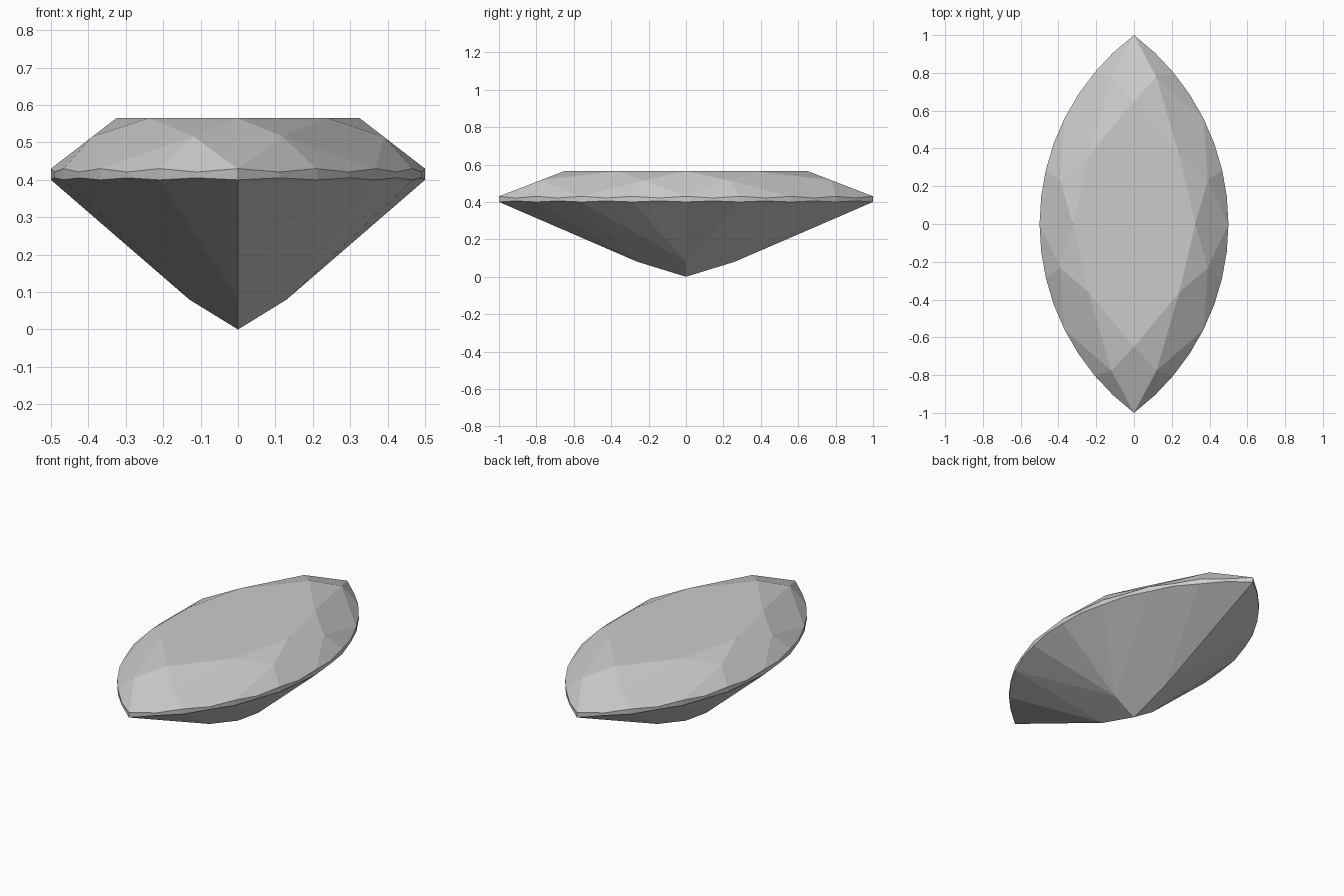
import bpy, bmesh, math

if "Cube" in bpy.data.objects:
    bpy.data.objects.remove(bpy.data.objects["Cube"])

# Marquise outline: one quadrant of two crossing arcs, 8 segments from tip to side
R, HALF = 1.25, math.atan2(4, 3)
outline = []
for k in range(9):
    a = HALF * (1 - k / 8)
    outline.append((R * math.cos(a) - 0.75, R * math.sin(a)))

TABLE_Z = 0.565
upper = [(x, y, 0.43 if k % 2 == 0 else 0.421) for k, (x, y) in enumerate(outline)]
lower = [(x, y, 0.40 if k % 2 == 0 else 0.4055) for k, (x, y) in enumerate(outline)]
t0, t4, t8 = [(outline[k][0] * 0.65, outline[k][1] * 0.65, TABLE_Z) for k in (0, 4, 8)]
m_tip, m_side = (0.119, 0.777, 0.516), (0.39, 0.231, 0.515)   # crown kite corners
culet, p_tip, p_side = (0, 0, 0), (0, 0.26, 0.08), (0.13, 0, 0.08)

# Facets of one quadrant
facets = [
    [(0, 0, TABLE_Z), t0, t4, t8],                       # table
    [t0, t4, m_tip], [t4, t8, m_side],                   # stars
    [t0, m_tip, upper[0]], [t8, m_side, upper[8]],       # half kites
    [t4, m_tip, upper[4], m_side],                       # full kite
    [culet, p_tip, lower[4], p_side],                    # pavilion main
]
for k in (0, 2, 4, 6):
    facets.append([m_tip if k < 4 else m_side] + upper[k:k + 3])
    facets.append([p_tip if k < 4 else p_side] + lower[k:k + 3])
for k in range(8):
    facets.append([upper[k], upper[k + 1], lower[k + 1], lower[k]])   # girdle

# Mirror the quadrant four ways, weld, and merge facets split by the mirror planes
bm = bmesh.new()
for sx in (1, -1):
    for sy in (1, -1):
        for f in facets:
            bm.faces.new([bm.verts.new((x * sx, y * sy, z)) for x, y, z in f])
bmesh.ops.remove_doubles(bm, verts=bm.verts[:], dist=1e-4)
bmesh.ops.dissolve_limit(bm, angle_limit=math.radians(0.2),
                         verts=bm.verts[:], edges=bm.edges[:])
bmesh.ops.recalc_face_normals(bm, faces=bm.faces[:])

mesh = bpy.data.meshes.new("marquise_gem")
bm.to_mesh(mesh)
bm.free()
gem = bpy.data.objects.new("marquise_gem", mesh)
bpy.context.collection.objects.link(gem)
